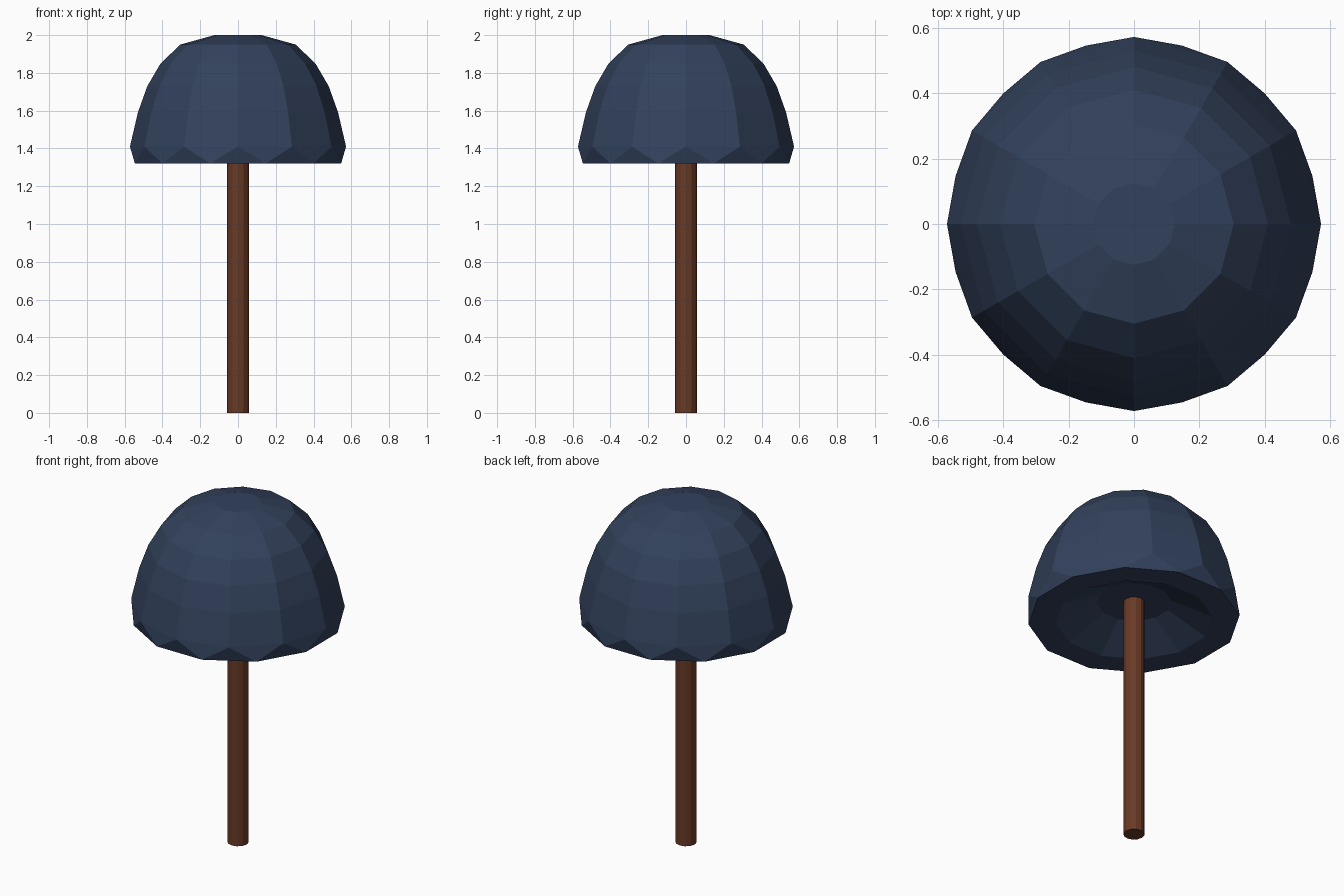
import bpy, bmesh, math

if "Cube" in bpy.data.objects:
    bpy.data.objects.remove(bpy.data.objects["Cube"])


def material(name, color):
    m = bpy.data.materials.new(name)
    m.diffuse_color = (*color, 1)
    m.use_nodes = True
    m.node_tree.nodes["Principled BSDF"].inputs["Base Color"].default_value = m.diffuse_color
    return m


def lathe(name, rings, mat, sides=12):
    """Flat-shaded solid from (radius, z, half-step twist) rings, capped at both ends."""
    bm = bmesh.new()
    loops = []
    for r, z, twist in rings:
        loops.append([bm.verts.new((r * math.cos((i + twist) * math.tau / sides),
                                    r * math.sin((i + twist) * math.tau / sides), z))
                      for i in range(sides)])
    for k in range(len(loops) - 1):
        a, b = loops[k], loops[k + 1]
        twist = rings[k + 1][2] - rings[k][2]
        for i in range(sides):
            j = (i + 1) % sides
            if twist > 0:      # staggered ring: zigzag of triangles
                bm.faces.new((a[i], a[j], b[i]))
                bm.faces.new((a[j], b[j], b[i]))
            else:
                bm.faces.new((a[i], a[j], b[j], b[i]))
    bm.faces.new(loops[0])
    bm.faces.new(loops[-1])
    bmesh.ops.recalc_face_normals(bm, faces=bm.faces)
    me = bpy.data.meshes.new(name)
    bm.to_mesh(me)
    bm.free()
    me.materials.append(mat)
    ob = bpy.data.objects.new(name, me)
    bpy.context.collection.objects.link(ob)
    return ob


navy = material("navy", (0.032, 0.053, 0.107))
brown = material("brown wood", (0.141, 0.042, 0.019))

# Domed cap with staggered lower rim and hollow underside
lathe("cap", [(0.125, 2.0, 0), (0.305, 1.95, 0), (0.41, 1.85, 0), (0.48, 1.73, 0),
              (0.53, 1.59, 0), (0.572, 1.41, 0), (0.565, 1.32, 0.5),
              (0.42, 1.32, 0.5), (0.2, 1.43, 0.5)], navy)

# Stem
lathe("stem", [(0.057, 0, 0), (0.057, 1.45, 0)], brown)
